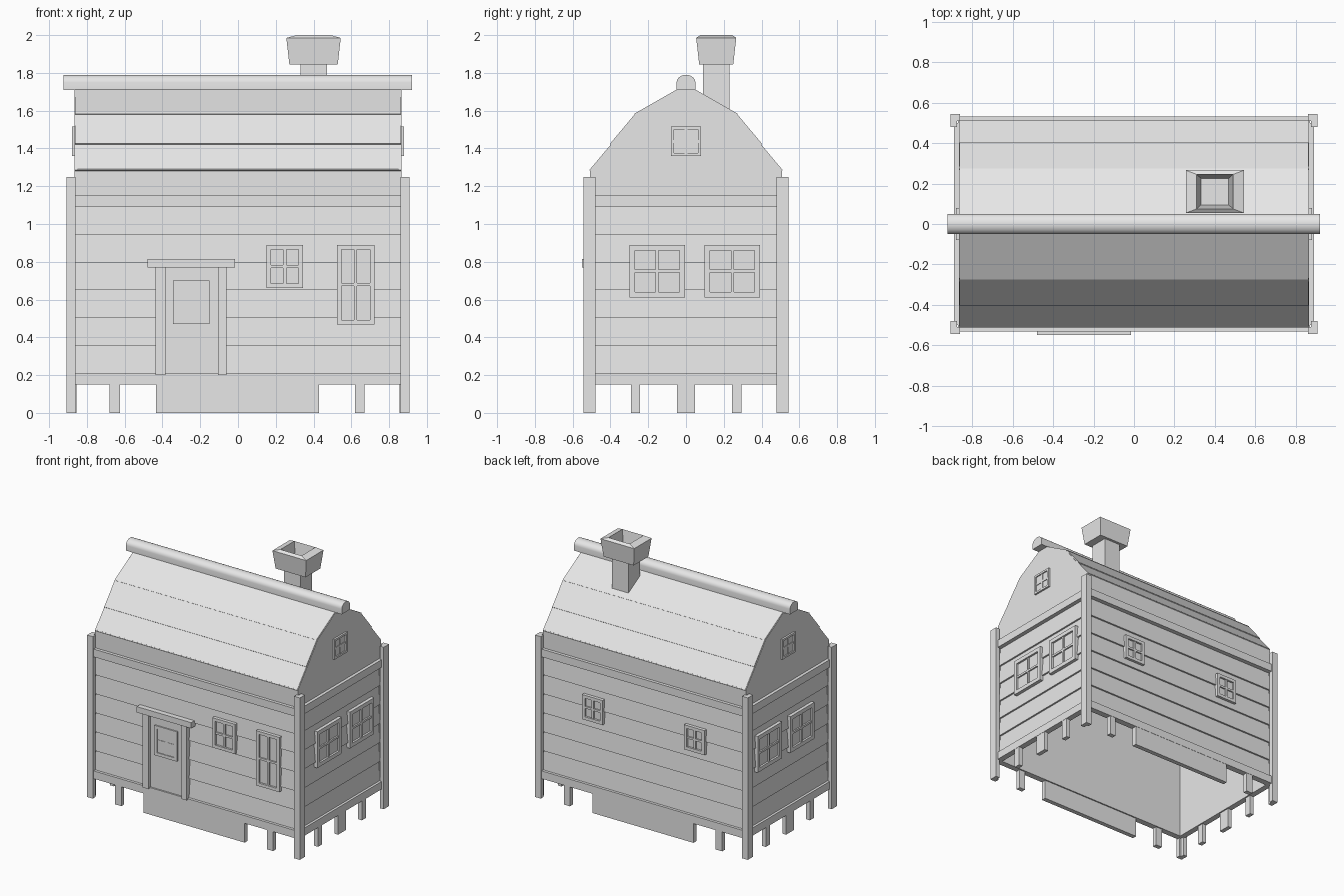
import bpy, bmesh, math

cube = bpy.data.objects.get("Cube")
if cube:
    bpy.data.objects.remove(cube, do_unlink=True)

grey = bpy.data.materials.new("plain_grey")
grey.use_nodes = True
grey.diffuse_color = (0.8, 0.8, 0.8, 1)
grey.node_tree.nodes["Principled BSDF"].inputs["Base Color"].default_value = (0.8, 0.8, 0.8, 1)

# Each side maps (along, outward, up) to world space
SIDES = {
    "front": lambda u, d, z: (u, -d, z),
    "back": lambda u, d, z: (u, d, z),
    "left": lambda u, d, z: (d, u, z),
    "right": lambda u, d, z: (-d, u, z),
}
LONG, ENDS = ("front", "back"), ("left", "right")


def loft(bm, rings):
    """Closed solid through matching rings of points."""
    rings = [[bm.verts.new(p) for p in ring] for ring in rings]
    n = len(rings[0])
    for a, b in zip(rings, rings[1:]):
        for i in range(n):
            j = (i + 1) % n
            bm.faces.new((a[i], a[j], b[j], b[i]))
    bm.faces.new(rings[0])
    bm.faces.new(rings[-1])


def prism(bm, side, section, u0, u1):
    """Extrude an (outward, up) section along a side."""
    place = SIDES[side]
    loft(bm, [[place(u, d, z) for d, z in section] for u in (u0, u1)])


def box(bm, side, u0, u1, d0, d1, z0, z1):
    prism(bm, side, [(d0, z0), (d1, z0), (d1, z1), (d0, z1)], u0, u1)


def finish(bm, name, smooth=False):
    bmesh.ops.recalc_face_normals(bm, faces=bm.faces)
    mesh = bpy.data.meshes.new(name)
    bm.to_mesh(mesh)
    bm.free()
    mesh.materials.append(grey)
    obj = bpy.data.objects.new(name, mesh)
    bpy.context.collection.objects.link(obj)
    if smooth:
        bpy.ops.object.select_all(action="DESELECT")
        obj.select_set(True)
        bpy.context.view_layer.objects.active = obj
        bpy.ops.object.shade_smooth_by_angle(angle=math.radians(35))


def window(name, side, u0, u1, z0, z1, wall, depth=0.02, edge=0.024):
    """Two by two panes, recessed in a raised frame."""
    bm = bmesh.new()
    out, mid_u, mid_z, bar = wall + depth, (u0 + u1) / 2, (z0 + z1) / 2, 0.008
    for a, b in ((u0, u0 + edge), (u1 - edge, u1)):
        box(bm, side, a, b, wall - 0.01, out, z0, z1)
    for a, b in ((z0, z0 + edge), (z1 - edge, z1)):
        box(bm, side, u0 + edge, u1 - edge, wall - 0.01, out, a, b)
    box(bm, side, mid_u - bar, mid_u + bar, wall - 0.01, out - 0.004, z0 + edge, z1 - edge)
    box(bm, side, u0 + edge, u1 - edge, wall - 0.01, out - 0.004, mid_z - bar, mid_z + bar)
    box(bm, side, u0 + edge, u1 - edge, wall - 0.01, wall + 0.005, z0 + edge, z1 - edge)
    finish(bm, name)


# Lapped board walls, open underneath
BOARDS, LOW, HIGH = 6, 0.21, 1.09
step = (HIGH - LOW) / BOARDS
for side in SIDES:
    half, d = (0.865, 0.5) if side in LONG else (0.495, 0.86)
    bm = bmesh.new()
    for i in range(BOARDS):
        z = LOW + i * step
        prism(bm, side, [(d - 0.012, z), (d + 0.011, z),
                         (d - 0.002, z + step), (d - 0.012, z + step)], -half, half)
    finish(bm, side + "_wall_boards")

# Beams above and below the walls
for side in SIDES:
    half, inner, outer = (0.87, 0.485, 0.532) if side in LONG else (0.5, 0.845, 0.89)
    bm = bmesh.new()
    for z in (0.15, 1.09):
        box(bm, side, -half, half, inner, outer, z, z + 0.06)
    finish(bm, side + "_beams")

# Stilts and the wide base panel
for side in LONG:
    bm = bmesh.new()
    for u0, u1 in ((-0.68, -0.625), (-0.435, 0.428), (0.62, 0.67)):
        box(bm, side, u0, u1, 0.495, 0.53, 0, 0.15)
    finish(bm, side + "_base_stilts")
for side in ENDS:
    bm = bmesh.new()
    for u0, u1 in ((-0.292, -0.243), (-0.047, 0.047), (0.243, 0.295)):
        box(bm, side, u0, u1, 0.855, 0.888, 0, 0.15)
    finish(bm, side + "_base_stilts")

# Angled corner posts
corner = [(0.86, 0.543), (0.908, 0.543), (0.908, 0.48),
          (0.875, 0.48), (0.875, 0.51), (0.86, 0.51)]
for sx, xname in ((1, "left"), (-1, "right")):
    for sy, yname in ((-1, "front"), (1, "back")):
        bm = bmesh.new()
        loft(bm, [[(sx * x, sy * y, z) for x, y in corner] for z in (0, 1.25)])
        finish(bm, f"{yname}_{xname}_corner_post")

# Eave boards and overlapping roof boards
slopes = [((0.512, 1.285), (0.392, 1.428)),
          ((0.402, 1.425), (0.264, 1.59)),
          ((0.275, 1.583), (0, 1.74))]
for side in LONG:
    bm = bmesh.new()
    box(bm, side, -0.85, 0.85, 0.485, 0.508, 1.15, 1.29)
    for (d0, z0), (d1, z1) in slopes:
        prism(bm, side, [(d0, z0), (d1, z1), (max(d1 - 0.014, 0), z1 - 0.016),
                         (d0 - 0.014, z0 - 0.012)], -0.862, 0.862)
    finish(bm, side + "_roof_slope")

# Gable walls
half_gable = [(0.508, 1.15), (0.508, 1.285), (0.392, 1.422), (0.264, 1.584)]
gable = half_gable + [(0, 1.736)] + [(-y, z) for y, z in reversed(half_gable)]
for s, name in ((1, "left_gable"), (-1, "right_gable")):
    bm = bmesh.new()
    prism(bm, "back", gable, s * 0.845, s * 0.866)
    finish(bm, name)

# Rounded ridge beam
arch = [(0.05 * math.cos(math.pi * i / 10), 1.75 + 0.04 * math.sin(math.pi * i / 10))
        for i in range(11)]
bm = bmesh.new()
prism(bm, "back", [(0.05, 1.71)] + arch + [(-0.05, 1.71)], -0.923, 0.921)
finish(bm, "ridge_beam", smooth=True)

# Chimney stack and hollow flared cap
CX, CY = 0.4, 0.16


def ring(hx, hy, z):
    return [(CX + a * hx, CY + b * hy, z) for a, b in ((-1, -1), (1, -1), (1, 1), (-1, 1))]


bm = bmesh.new()
loft(bm, [ring(0.07, 0.07, 1.56), ring(0.07, 0.07, 1.86)])
finish(bm, "chimney_stack")
bm = bmesh.new()
loft(bm, [ring(0.128, 0.09, 1.845), ring(0.144, 0.106, 1.985),
          ring(0.09, 0.085, 2.0), ring(0.068, 0.065, 1.87)])
finish(bm, "chimney_cap")

# Front door with its surround
bm = bmesh.new()
box(bm, "front", -0.385, -0.105, 0.49, 0.52, 0.2, 0.77)
finish(bm, "door")
bm = bmesh.new()
for u0, u1 in ((-0.437, -0.385), (-0.105, -0.06)):
    box(bm, "front", u0, u1, 0.49, 0.542, 0.2, 0.77)
box(bm, "front", -0.48, -0.015, 0.49, 0.55, 0.77, 0.815)
finish(bm, "door_surround")

# Windows
window("door_window", "front", -0.345, -0.15, 0.47, 0.7, 0.518, 0.012)
window("front_window", "front", 0.15, 0.345, 0.66, 0.89, 0.508)
window("tall_front_window", "front", 0.523, 0.722, 0.467, 0.89, 0.508)
for u, name in ((0.43, "left"), (-0.44, "right")):
    window(f"back_{name}_window", "back", u - 0.088, u + 0.088, 0.7, 0.89, 0.508)
for side in ENDS:
    window(f"{side}_end_front_window", side, -0.3, -0.005, 0.61, 0.89, 0.868, edge=0.03)
    window(f"{side}_end_back_window", side, 0.097, 0.393, 0.61, 0.89, 0.868, edge=0.03)
    window(f"{side}_gable_window", side, -0.08, 0.08, 1.36, 1.515, 0.866, 0.014, 0.016)
